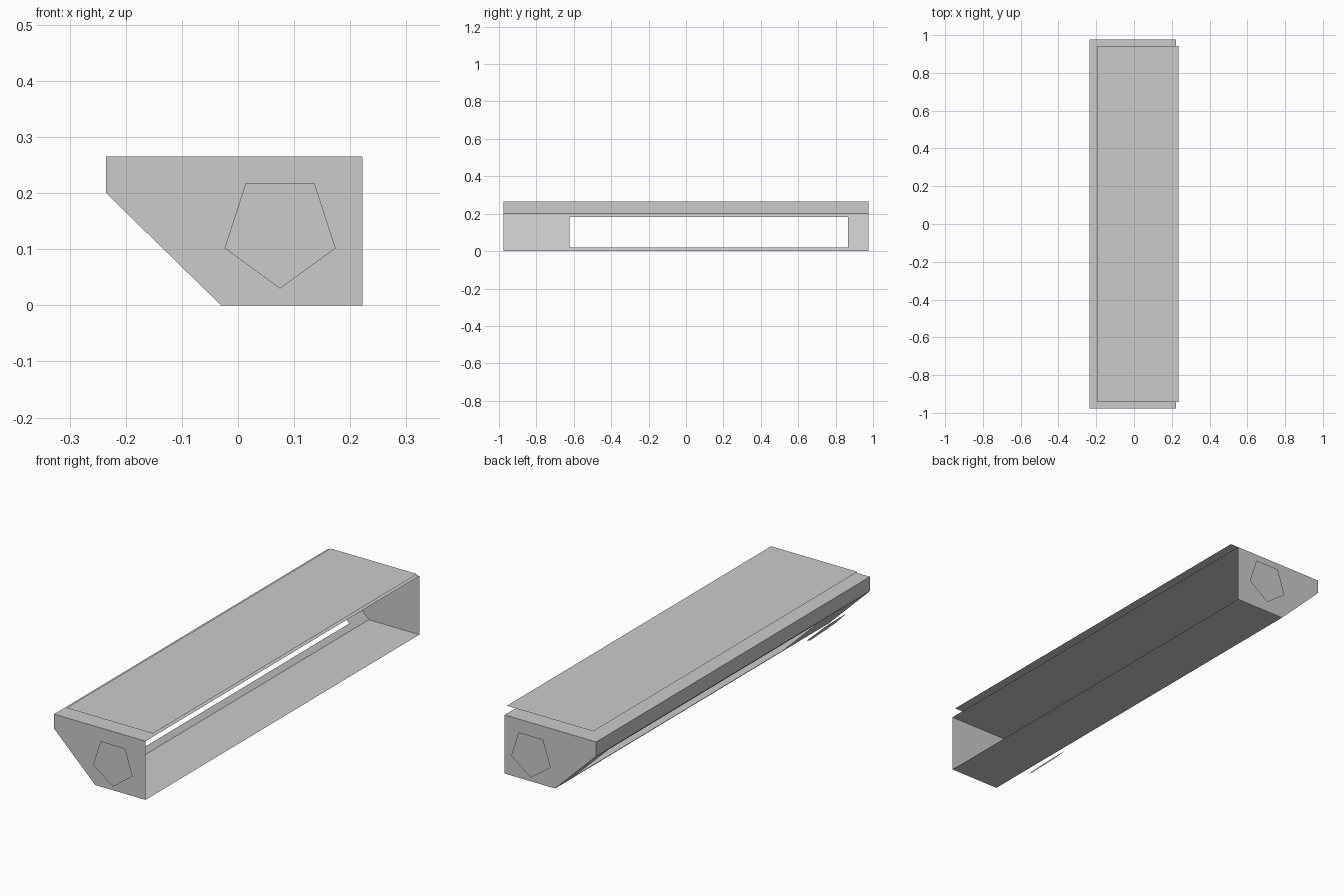
import bpy
import math
from mathutils import Vector

cube = bpy.data.objects.get("Cube")
if cube:
    bpy.data.objects.remove(cube, do_unlink=True)

grey = bpy.data.materials.new("plain_grey")
grey.use_nodes = True
grey.diffuse_color = (0.6, 0.6, 0.6, 1)
grey.node_tree.nodes["Principled BSDF"].inputs["Base Color"].default_value = (0.6, 0.6, 0.6, 1)

END = 0.977      # half length of the housing
BADGE_END = 1.0  # badges float just off the end walls
floor_out, floor_in = (0.222, 0.0), (-0.03, 0.0)
lip_low, lip_high = (-0.235, 0.2), (-0.235, 0.265)
roof_out = (0.222, 0.265)


def make(name, faces):
    """Object from a list of faces, each a list of corner points."""
    verts, polys = [], []
    for face in faces:
        polys.append(range(len(verts), len(verts) + len(face)))
        verts += [tuple(p) for p in face]
    mesh = bpy.data.meshes.new(name)
    mesh.from_pydata(verts, [], [list(p) for p in polys])
    mesh.materials.append(grey)
    obj = bpy.data.objects.new(name, mesh)
    bpy.context.collection.objects.link(obj)
    return obj


def strip(a, b, y0=-END, y1=END):
    """Rectangle along y between two profile points."""
    return [(a[0], y0, a[1]), (b[0], y0, b[1]), (b[0], y1, b[1]), (a[0], y1, a[1])]


def pentagon(centre, across, up, radius):
    """Five-sided plate with one corner pointing down."""
    angles = [math.radians(-90 + 72 * i) for i in range(5)]
    return [centre + radius * (math.cos(a) * across + math.sin(a) * up) for a in angles]


# Flat sheets of the open-sided housing
make("floor_panel", [strip(floor_in, floor_out)])
make("rear_lip", [strip(lip_high, lip_low)])
make("roof_panel", [strip(roof_out, lip_high)])
make("cover_sheet", [strip((0.235, 0.29), (-0.197, 0.29), -0.943, 0.943)])

# Sloping panel with a long window cut in it
low, high = Vector(floor_in), Vector(lip_low)
win_low, win_high = low.lerp(high, 0.1), low.lerp(high, 0.915)
win_front, win_back = -0.623, 0.865
make("sloping_panel", [
    strip(win_low, low),
    strip(high, win_high),
    strip(win_high, win_low, -END, win_front),
    strip(win_high, win_low, win_back, END),
])

# End walls and their badges
X, Y, Z = Vector((1, 0, 0)), Vector((0, 1, 0)), Vector((0, 0, 1))
profile = [floor_in, floor_out, roof_out, lip_high, lip_low]
for name, side in (("front", -1), ("back", 1)):
    wall = [(x, side * END, z) for x, z in profile]
    badge = pentagon(Vector((0.075, side * BADGE_END, 0.134)), X, Z, 0.104)
    make(name + "_wall", [wall[::-side]])
    make(name + "_badge", [badge[::-side]])

# Badge floating off the solid end of the sloping panel
slope = Vector((high.x - low.x, 0, high.y - low.y)).normalized()
outward = Y.cross(slope)
if outward.z > 0:
    outward = -outward
middle = low.lerp(high, 0.5)
centre = Vector((middle.x, -0.78, middle.y)) + outward * 0.024
make("slope_badge", [pentagon(centre, -Y, slope, 0.105)])
